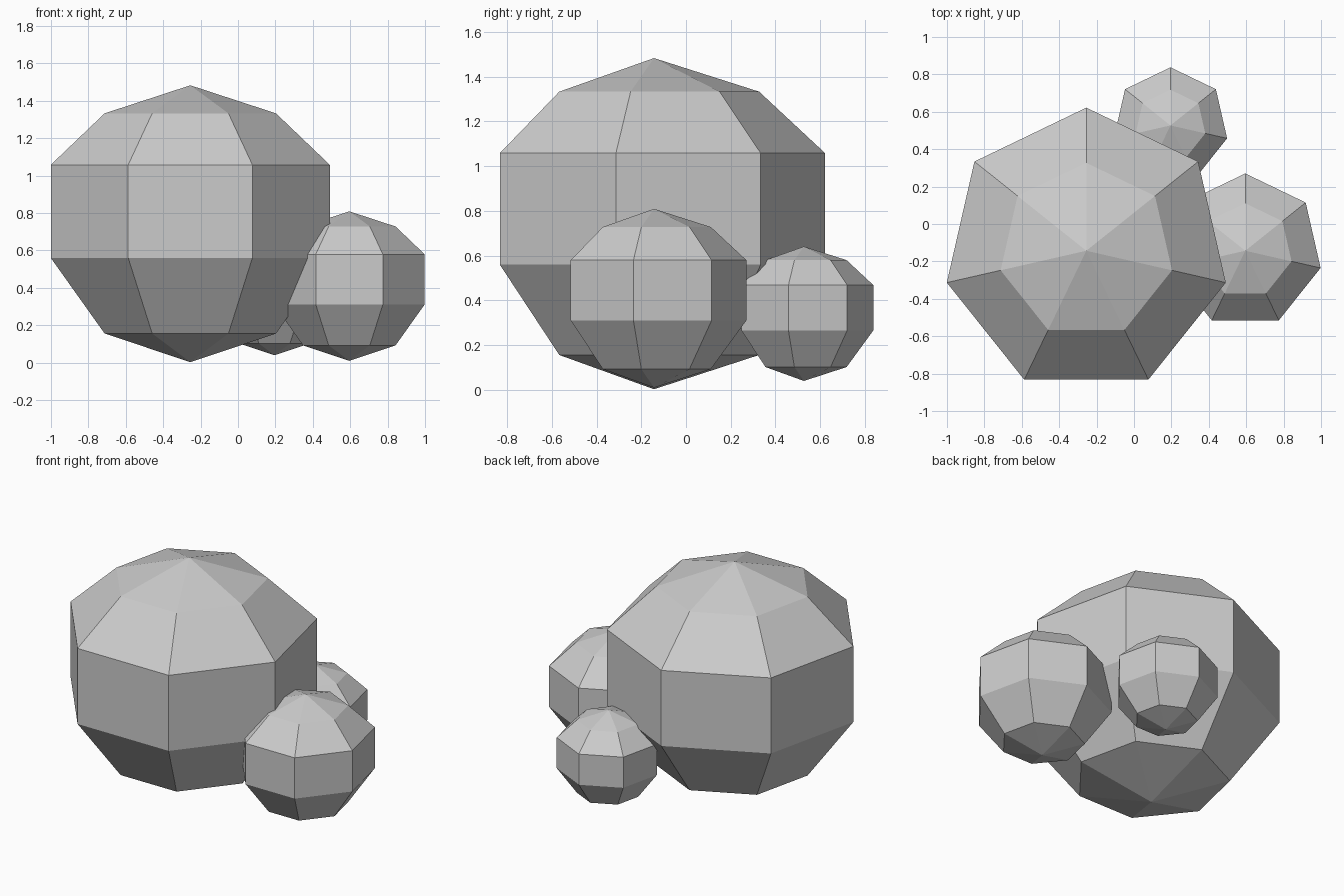
import bpy, bmesh
from math import sin, cos, pi

if "Cube" in bpy.data.objects:
    bpy.data.objects.remove(bpy.data.objects["Cube"])

SIDES = 7
# shared boulder profile: (radius, height) of rings between the two poles
RINGS = [(0.47, 0.153), (0.765, 0.557), (0.765, 1.055), (0.47, 1.33)]
TOP = 1.48


def boulder(name, x, y, z, s):
    bm = bmesh.new()
    rings = []
    for r, h in RINGS:
        rings.append([bm.verts.new((r * s * cos(pi / 2 + 2 * pi * i / SIDES),
                                    r * s * sin(pi / 2 + 2 * pi * i / SIDES),
                                    h * s)) for i in range(SIDES)])
    bottom = bm.verts.new((0, 0, 0))
    top = bm.verts.new((0, 0, TOP * s))
    for i in range(SIDES):
        j = (i + 1) % SIDES
        bm.faces.new((bottom, rings[0][j], rings[0][i]))
        for a, b in zip(rings, rings[1:]):
            bm.faces.new((a[i], a[j], b[j], b[i]))
        bm.faces.new((rings[-1][i], rings[-1][j], top))
    mesh = bpy.data.meshes.new(name)
    bm.to_mesh(mesh)
    bm.free()
    obj = bpy.data.objects.new(name, mesh)
    obj.location = (x, y, z)
    bpy.context.collection.objects.link(obj)
    return obj


# one large boulder with two smaller ones leaning into it
boulder("large_boulder", -0.255, -0.143, 0.003, 1.0)
boulder("medium_boulder", 0.595, -0.143, 0.01, 0.54)
boulder("small_boulder", 0.195, 0.527, 0.04, 0.406)
